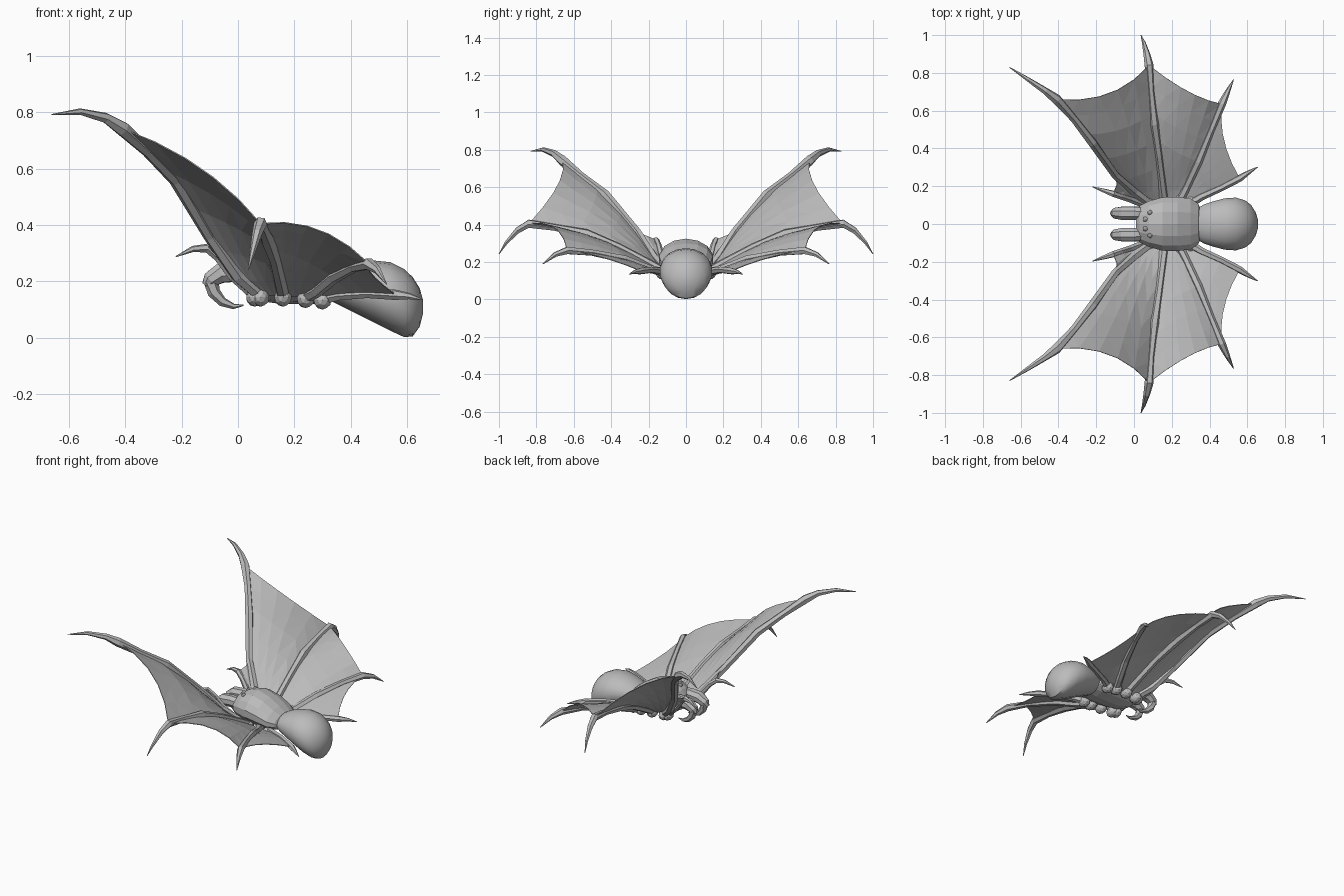
import bpy
import bmesh
import math
from mathutils import Vector

cube = bpy.data.objects.get("Cube")
if cube:
    bpy.data.objects.remove(cube, do_unlink=True)

grey = bpy.data.materials.new("plain grey")
grey.use_nodes = True
colour = (0.5, 0.5, 0.5, 1)
grey.diffuse_color = colour
grey.node_tree.nodes["Principled BSDF"].inputs["Base Color"].default_value = colour


def make_object(name, bm, mirrored=False, thickness=0):
    """Turn a bmesh into an object, optionally thickened and mirrored across y."""
    bmesh.ops.recalc_face_normals(bm, faces=bm.faces)
    mesh = bpy.data.meshes.new(name)
    bm.to_mesh(mesh)
    bm.free()
    mesh.materials.append(grey)
    obj = bpy.data.objects.new(name, mesh)
    bpy.context.collection.objects.link(obj)
    if thickness:
        solid = obj.modifiers.new("thickness", 'SOLIDIFY')
        solid.thickness = thickness
        solid.offset = 0
    if mirrored:
        mirror = obj.modifiers.new("mirror", 'MIRROR')
        mirror.use_axis = (False, True, False)
        mirror.use_clip = False
    return obj


def bridge(bm, rings):
    """Join a list of point rings into a closed skin."""
    loops = [[bm.verts.new(p) for p in ring] for ring in rings]
    count = len(loops[0])
    for a, b in zip(loops, loops[1:]):
        for i in range(count):
            j = (i + 1) % count
            bm.faces.new((a[i], a[j], b[j], b[i]))
    bm.faces.new(loops[0])
    bm.faces.new(loops[-1])


def tube(name, path, sides=6):
    """Sweep a ring along (x, y, z, radius) points."""
    points = [Vector(p[:3]) for p in path]
    rings = []
    for i, p in enumerate(points):
        along = (points[min(i + 1, len(points) - 1)] - points[max(i - 1, 0)]).normalized()
        side = along.cross(Vector((0.1, 0.3, 1))).normalized()
        up = side.cross(along)
        angles = [math.tau * k / sides for k in range(sides)]
        rings.append([p + (side * math.cos(t) + up * math.sin(t)) * path[i][3] for t in angles])
    bm = bmesh.new()
    bridge(bm, rings)
    return make_object(name, bm, mirrored=True)


def body_loft(name, sections, sides):
    """Skin upright oval sections (x, bottom, top, half width)."""
    rings = []
    for x, low, high, half in sections:
        mid, rise = (low + high) / 2, (high - low) / 2
        angles = [math.tau * (k + 0.5) / sides for k in range(sides)]
        rings.append([(x, half * math.cos(t), mid + rise * math.sin(t)) for t in angles])
    bm = bmesh.new()
    bridge(bm, rings)
    obj = make_object(name, bm)
    return obj


def ball(name, centre, radii):
    bm = bmesh.new()
    bmesh.ops.create_icosphere(bm, subdivisions=2, radius=1)
    bmesh.ops.scale(bm, vec=radii, verts=bm.verts)
    bmesh.ops.translate(bm, vec=centre, verts=bm.verts)
    return make_object(name, bm, mirrored=True)


def sample(path, s):
    """Point at fraction s along a polyline."""
    f = s * (len(path) - 1)
    i = min(int(f), len(path) - 2)
    return Vector(path[i][:3]).lerp(Vector(path[i + 1][:3]), f - i)


def membrane(name, path_a, path_b, pull, rows=6, cols=5):
    """Web of skin between two legs, its free edge moved by pull."""
    bm = bmesh.new()
    grid = []
    for r in range(rows + 1):
        s = r / rows
        line = []
        for c in range(cols + 1):
            t = c / cols
            p = sample(path_a, s).lerp(sample(path_b, s), t)
            line.append(bm.verts.new(p + Vector(pull) * (s * s * 4 * t * (1 - t))))
        grid.append(line)
    for r in range(rows):
        for c in range(cols):
            bm.faces.new((grid[r][c], grid[r][c + 1], grid[r + 1][c + 1], grid[r + 1][c]))
    bmesh.ops.triangulate(bm, faces=bm.faces)
    return make_object(name, bm, mirrored=True, thickness=0.004)


# Body: rounded front shield and drooping pear-shaped abdomen
body_loft("front_body", [
    (0.01, 0.18, 0.25, 0.06), (0.03, 0.15, 0.28, 0.1), (0.08, 0.13, 0.31, 0.125),
    (0.15, 0.12, 0.325, 0.145), (0.23, 0.12, 0.3, 0.147), (0.3, 0.12, 0.26, 0.138),
    (0.34, 0.13, 0.23, 0.11), (0.36, 0.15, 0.2, 0.06)], 14)
abdomen = body_loft("abdomen", [
    (0.33, 0.13, 0.22, 0.08), (0.37, 0.11, 0.245, 0.105), (0.42, 0.085, 0.262, 0.122),
    (0.48, 0.055, 0.274, 0.138), (0.54, 0.025, 0.268, 0.142), (0.59, 0.002, 0.243, 0.126),
    (0.62, 0.005, 0.215, 0.102), (0.645, 0.04, 0.175, 0.062), (0.657, 0.09, 0.13, 0.02)], 18)

# Jaws, curled fangs and eyes
tube("jaw", [
    (0.06, 0.055, 0.23, 0.035), (0, 0.057, 0.235, 0.038), (-0.06, 0.057, 0.23, 0.038),
    (-0.1, 0.057, 0.205, 0.03), (-0.115, 0.057, 0.185, 0.015)], 8)
tube("fang", [
    (-0.095, 0.057, 0.2, 0.027), (-0.085, 0.056, 0.16, 0.023), (-0.055, 0.054, 0.127, 0.017),
    (-0.015, 0.052, 0.111, 0.01), (0.02, 0.05, 0.115, 0.002)])
for label, x, y, z in (("inner", 0.06, 0.025, 0.292), ("outer", 0.085, 0.06, 0.295)):
    ball(label + "_eye", (x, y, z), (0.014, 0.014, 0.014))

# Legs: (x, y, z, radius) from hip to claw tip
feeler = [
    (0.06, 0.1, 0.15, 0.02), (-0.02, 0.13, 0.22, 0.018), (-0.07, 0.145, 0.285, 0.016),
    (-0.11, 0.16, 0.318, 0.017), (-0.16, 0.177, 0.315, 0.011), (-0.22, 0.197, 0.288, 0.002)]
first_leg = [
    (0.08, 0.11, 0.15, 0.024), (0, 0.17, 0.22, 0.026), (-0.1, 0.26, 0.36, 0.023),
    (-0.22, 0.43, 0.56, 0.025), (-0.32, 0.56, 0.66, 0.021), (-0.41, 0.66, 0.742, 0.028),
    (-0.47, 0.705, 0.78, 0.019), (-0.56, 0.765, 0.802, 0.012), (-0.66, 0.83, 0.792, 0.002)]
second_leg = [
    (0.16, 0.12, 0.15, 0.024), (0.15, 0.2, 0.195, 0.023), (0.13, 0.36, 0.28, 0.022),
    (0.105, 0.53, 0.35, 0.027), (0.09, 0.7, 0.385, 0.019), (0.08, 0.84, 0.405, 0.024),
    (0.068, 0.9, 0.37, 0.018), (0.052, 0.96, 0.305, 0.01), (0.037, 1, 0.243, 0.002)]
third_leg = [
    (0.24, 0.12, 0.145, 0.024), (0.28, 0.2, 0.165, 0.022), (0.34, 0.33, 0.215, 0.023),
    (0.41, 0.5, 0.25, 0.018), (0.465, 0.635, 0.262, 0.022), (0.495, 0.7, 0.24, 0.014),
    (0.527, 0.765, 0.19, 0.002)]
fourth_leg = [
    (0.3, 0.11, 0.14, 0.024), (0.36, 0.145, 0.152, 0.02), (0.46, 0.19, 0.158, 0.018),
    (0.56, 0.242, 0.152, 0.019), (0.61, 0.275, 0.147, 0.011), (0.655, 0.302, 0.135, 0.002)]
legs = {"feeler": feeler, "first_leg": first_leg, "second_leg": second_leg,
        "third_leg": third_leg, "fourth_leg": fourth_leg}
for name, path in legs.items():
    tube(name, path)
    hip = Vector(path[0][:3])
    ball(name + "_hip", hip - Vector((0, 0, 0.006)), (0.032, 0.042, 0.034))

# Wing skin stretched from knuckle to knuckle
membrane("small_front_web", feeler[:4], first_leg[:3], (0.015, 0, 0), rows=3, cols=2)
membrane("front_wing_panel", first_leg[:6], second_leg[:6], (0.03, -0.06, 0.03))
membrane("middle_wing_panel", second_leg[:6], third_leg[:5], (0.012, -0.035, 0.05))
membrane("rear_wing_panel", third_leg[:5], fourth_leg[:4], (-0.035, 0, 0.015))

# Soften the abdomen while other parts stay faceted
bpy.context.view_layer.objects.active = abdomen
abdomen.select_set(True)
bpy.ops.object.shade_smooth_by_angle(angle=math.radians(35))
abdomen.select_set(False)
